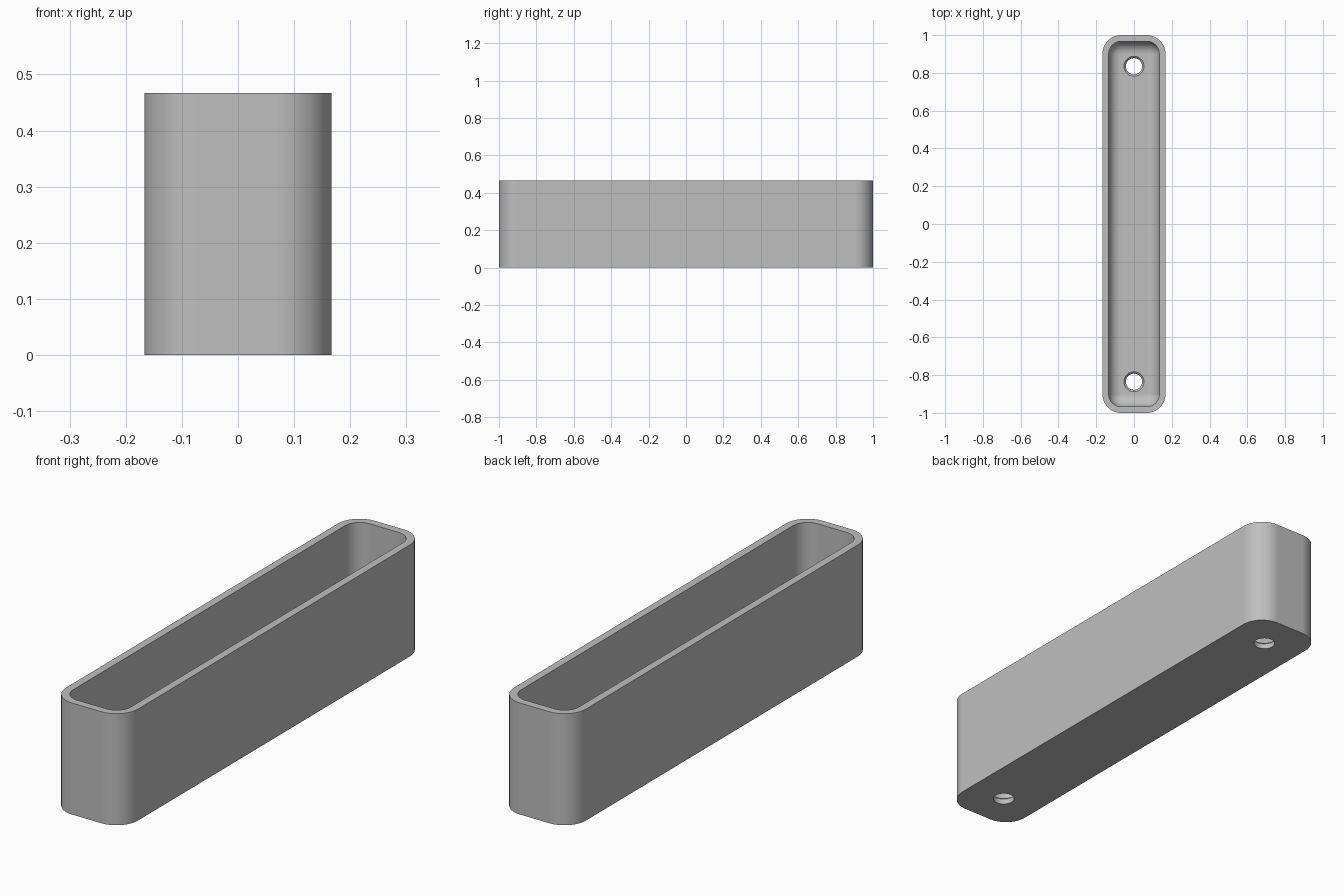
import bpy, bmesh
from math import sin, cos, pi

if "Cube" in bpy.data.objects:
    bpy.data.objects.remove(bpy.data.objects["Cube"])

HALF_W, HALF_L, HEIGHT = 0.167, 1.0, 0.467
WALL, CORNER, FILLET = 0.033, 0.1, 0.067
HOLE_Y, HOLE_R, SINK_R = 0.835, 0.043, 0.053

grey = bpy.data.materials.new("grey")
grey.use_nodes = True
grey.diffuse_color = (0.52, 0.52, 0.52, 1)
grey.node_tree.nodes["Principled BSDF"].inputs["Base Color"].default_value = grey.diffuse_color


def make_object(name, bm):
    bmesh.ops.remove_doubles(bm, verts=bm.verts, dist=1e-5)
    bmesh.ops.recalc_face_normals(bm, faces=bm.faces)
    mesh = bpy.data.meshes.new(name)
    bm.to_mesh(mesh)
    bm.free()
    mesh.materials.append(grey)
    obj = bpy.data.objects.new(name, mesh)
    bpy.context.collection.objects.link(obj)
    return obj


def rounded_ring(bm, inset, z, steps=12):
    """Rounded rectangle, inset from the outer wall."""
    r = max(CORNER - inset, 0)
    cx, cy = HALF_W - inset - r, HALF_L - inset - r
    ring = []
    for i, (sx, sy) in enumerate([(1, 1), (-1, 1), (-1, -1), (1, -1)]):
        for k in range(steps + 1):
            a = (i + k / steps) * pi / 2
            ring.append(bm.verts.new((sx * cx + r * cos(a), sy * cy + r * sin(a), z)))
    return ring


def circle_ring(bm, y, r, z, n=48):
    return [bm.verts.new((r * cos(2 * pi * k / n), y + r * sin(2 * pi * k / n), z))
            for k in range(n)]


def skin(bm, rings):
    """Bridge successive rings and cap both ends."""
    for a, b in zip(rings, rings[1:]):
        for k in range(len(a)):
            j = (k + 1) % len(a)
            bm.faces.new((a[k], a[j], b[j], b[k]))
    bm.faces.new(rings[0])
    bm.faces.new(rings[-1])


# Tray: outer wall, rim, inner wall, rounded inner bottom edge
bm = bmesh.new()
levels = [(0, 0), (0, HEIGHT), (WALL, HEIGHT)]
for k in range(11):
    a = k / 10 * pi / 2
    levels.append((WALL + FILLET * (1 - cos(a)), WALL + FILLET * (1 - sin(a))))
skin(bm, [rounded_ring(bm, inset, z) for inset, z in levels])
tray = make_object("tray", bm)

# Screw holes with a small countersink
bm = bmesh.new()
sink = SINK_R - HOLE_R
for y in (-HOLE_Y, HOLE_Y):
    skin(bm, [circle_ring(bm, y, r, z) for r, z in
              ((HOLE_R, -0.05), (HOLE_R, WALL - sink), (SINK_R, WALL), (SINK_R, WALL + 0.05))])
cutter = make_object("hole_cutter", bm)
cutter.hide_render = True

bpy.ops.object.select_all(action='DESELECT')
bpy.context.view_layer.objects.active = tray
tray.select_set(True)
cut = tray.modifiers.new("holes", 'BOOLEAN')
cut.operation = 'DIFFERENCE'
cut.solver = 'EXACT'
cut.object = cutter
bpy.ops.object.modifier_apply(modifier=cut.name)
bpy.data.objects.remove(cutter)

# Smooth curves, crisp rims
bpy.ops.object.shade_smooth_by_angle(angle=pi / 6)
weighted = tray.modifiers.new("flat_normals", 'WEIGHTED_NORMAL')
weighted.keep_sharp = True
